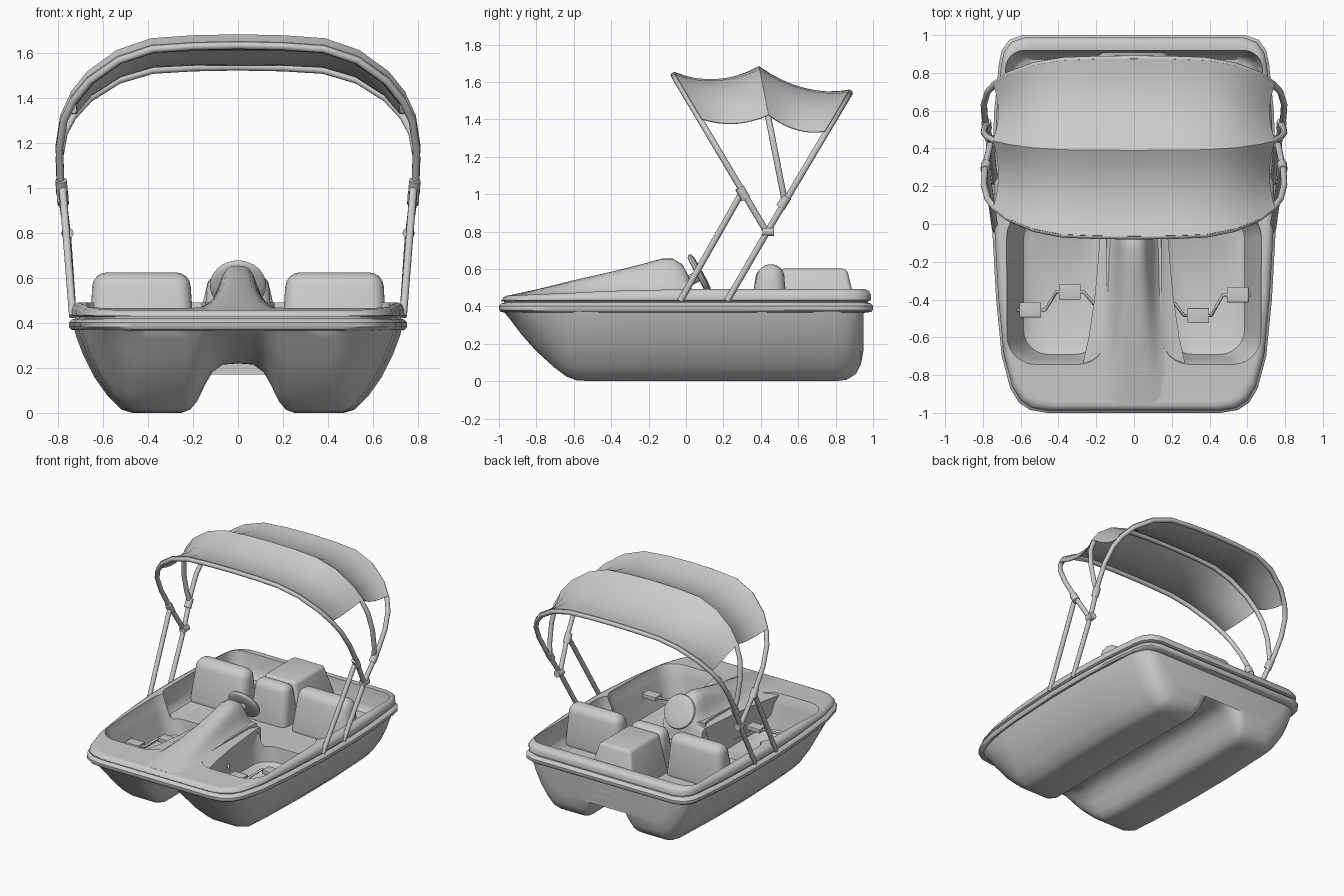
import bpy, bmesh, math
from mathutils import Vector

if "Cube" in bpy.data.objects:
    bpy.data.objects.remove(bpy.data.objects["Cube"])


def add_mesh(name, verts, faces):
    me = bpy.data.meshes.new(name)
    me.from_pydata(verts, [], faces)
    bm = bmesh.new()
    bm.from_mesh(me)
    bmesh.ops.remove_doubles(bm, verts=bm.verts, dist=1e-5)
    bmesh.ops.recalc_face_normals(bm, faces=bm.faces)
    bm.to_mesh(me)
    bm.free()
    ob = bpy.data.objects.new(name, me)
    bpy.context.collection.objects.link(ob)
    return ob


def loft(name, rings):
    """Skin closed rings; caps are strips across each end ring."""
    n, m = len(rings[0]), len(rings)
    verts = [p for r in rings for p in r]
    faces = [(k*n+i, k*n+(i+1) % n, (k+1)*n+(i+1) % n, (k+1)*n+i)
             for k in range(m-1) for i in range(n)]
    for base in (0, (m-1)*n):
        for i in range(n//2):
            f = list(dict.fromkeys(base + j % n for j in (i, i+1, n-i-1, n-i)))
            if len(f) > 2:
                faces.append(f)
    return add_mesh(name, verts, faces)


def sym(half):
    return half + [(-p[0],) + tuple(p[1:]) for p in half[-2:0:-1]]


def lerp(table, v):
    for (a, fa), (b, fb) in zip(table, table[1:]):
        if v <= b:
            return fa + (fb-fa)*max(0, (v-a)/(b-a))
    return table[-1][1]


def apply(ob, mod):
    bpy.context.view_layer.objects.active = ob
    bpy.ops.object.modifier_apply(modifier=mod.name)


def soft_box(name, bottom, top, bevel):
    """Tapered box; bottom/top = (x0, x1, y0, y1, z)."""
    vs = [(x, y, r[4]) for r in (bottom, top)
          for x, y in ((r[0], r[2]), (r[1], r[2]), (r[1], r[3]), (r[0], r[3]))]
    ob = loft(name, [vs[:4], vs[4:]])
    bm = bmesh.new()
    bm.from_mesh(ob.data)
    bmesh.ops.dissolve_limit(bm, angle_limit=0.01, verts=bm.verts, edges=bm.edges)
    bm.to_mesh(ob.data)
    bm.free()
    mod = ob.modifiers.new("bevel", 'BEVEL')
    mod.width, mod.segments = bevel, 4
    apply(ob, mod)
    return ob


def tube(name, pts, r):
    cu = bpy.data.curves.new(name, 'CURVE')
    cu.dimensions, cu.bevel_depth, cu.bevel_resolution = '3D', r, 3
    cu.use_fill_caps = True
    sp = cu.splines.new('POLY')
    sp.points.add(len(pts)-1)
    for p, c in zip(sp.points, pts):
        p.co = (*c, 1)
    tmp = bpy.data.objects.new("tmp", cu)
    bpy.context.collection.objects.link(tmp)
    bpy.context.view_layer.update()
    me = bpy.data.meshes.new_from_object(tmp.evaluated_get(bpy.context.evaluated_depsgraph_get()))
    bpy.data.objects.remove(tmp)
    ob = bpy.data.objects.new(name, me)
    bpy.context.collection.objects.link(ob)
    return ob


# hull: twin-pontoon section swept from bow to stern
outline = [(0, -1), (.46, -1), (.55, -.985), (.61, -.945), (.655, -.87), (.70, -.7), (.73, -.4),
           (.752, 0), (.752, .3), (.74, .6), (.715, .85), (.70, .92), (.66, .975), (.59, 1), (0, 1)]
section = [(0, .22), (.07, .215), (.12, .18), (.155, .12), (.19, .05), (.22, .015), (.26, 0), (.47, 0),
           (.52, .015), (.58, .075), (.64, .16), (.69, .26), (.72, .34), (.735, .395), (0, .395)]
stations = [(-.985, .385, .55), (-.94, .33, .60), (-.88, .25, .635), (-.8, .16, .66), (-.7, .07, .68),
            (-.64, .025, .69), (-.58, .003, .70), (-.4, 0, .715), (0, 0, .735), (.4, 0, .735),
            (.8, 0, .71), (.86, .008, .695), (.91, .04, .67), (.935, .09, .64), (.95, .17, .58)]
rings = []
for y, zb, w in stations:
    k = (.4-zb)/.4
    rings.append(sym([(x*w/.735, y, .4-(.4-z)*k) for x, z in section]))
hull = loft("hull", rings)

# deck with rubbing bead and raised lip
def sheer(y):
    return .035*min(1, max(0, (-y-.2)/.8))

lip = [(.05, .365), (.01, .37), (0, .382), (0, .402), (.012, .415), (.026, .42), (.026, .427),
       (.012, .434), (.012, .462), (.022, .482), (.04, .492), (.06, .492)]
deck = loft("deck", [sym([(x*(1-d/.75), y*(1-d), z-(sheer(y) if z > .44 else 0)) for x, y in outline])
                     for d, z in lip])


# cockpit cut-outs
def rrect(x0, x1, y0, y1, r, z):
    out = []
    for cx, cy, a0 in ((x1-r, y1-r, 0), (x0+r, y1-r, 90), (x0+r, y0+r, 180), (x1-r, y0+r, 270)):
        for i in range(7):
            a = math.radians(a0+15*i)
            out.append((cx+r*math.cos(a), cy+r*math.sin(a), z))
    return out


def well(s):
    rs = [rrect(.21, .55, -.65, .02, .11, .19), rrect(.18, .585, -.69, .05, .13, .21),
          rrect(.155, .65, -.725, .07, .14, .42), rrect(.145, .672, -.745, .08, .15, .47),
          rrect(.14, .685, -.76, .09, .15, .6)]
    return loft("well_cutter", [[(s*x, y, z) for x, y, z in r] for r in rs])


rear = loft("rear_cutter", [rrect(-.63, .63, .02, .87, .1, .32), rrect(-.65, .65, .01, .89, .1, .34),
                            rrect(-.675, .675, 0, .915, .1, .45), rrect(-.695, .695, 0, .93, .1, .6)])
cutters = [well(1), well(-1), rear]
for ob in (hull, deck):
    for c in cutters:
        mod = ob.modifiers.new("cut", 'BOOLEAN')
        mod.operation, mod.object, mod.solver = 'DIFFERENCE', c, 'EXACT'
        apply(ob, mod)
for c in cutters:
    bpy.data.objects.remove(c)

# centre console hump
bell = [(0, 1), (.15, .99), (.28, .92), (.38, .76), (.47, .52), (.58, .27), (.74, .09), (1, 0)]
rings = []
for y, top, w, low in [(-.95, .458, .30, .43), (-.78, .495, .28, .36), (-.6, .54, .24, .27),
                       (-.4, .585, .21, .25), (-.25, .622, .195, .25), (-.13, .655, .185, .25),
                       (-.07, .655, .18, .25), (-.02, .625, .175, .25), (.015, .56, .17, .25),
                       (.04, .45, .165, .25), (.05, .3, .16, .25)]:
    b = min(.462-sheer(y)*.3, top-.01)
    half = [(x*w, y, b+(top-b)*t) for x, t in bell] + [(.9*w, y, low), (0, y, low)]
    rings.append(sym(half))
loft("console", rings)

# seats and rear storage box
for s, side in ((1, "right"), (-1, "left")):
    a, b = sorted((s*.19, s*.665))
    c, d = sorted((s*.215, s*.645))
    soft_box(side + "_seat_back", (a, b, .32, .55, .28), (c, d, .39, .52, .625), .06)
soft_box("centre_seat_back", (-.16, .16, .33, .55, .28), (-.135, .135, .38, .49, .61), .05)
soft_box("storage_box", (-.2, .2, .48, .935, .3), (-.13, .13, .5, .86, .602), .025)

# steering wheel: tilted domed disc on a column
c, n = Vector((0, .075, .568)), Vector((0, .88, .47)).normalized()
u, v = Vector((1, 0, 0)), n.cross(Vector((1, 0, 0)))
loft("steering_wheel", [[c + n*h + (u*math.cos(a) + v*math.sin(a))*r
                         for a in (math.tau*i/32 for i in range(32))]
                        for r, h in ((.05, -.018), (.11, -.016), (.122, -.008), (.125, 0),
                                     (.12, .01), (.1, .016), (.05, .02))])
tube("steering_column", [c, c-n*.12], .03)

# pedal cranks
for s, side, ya, yb in ((1, "right", -.485, -.375), (-1, "left", -.36, -.455)):
    za, zb = (.32, .37) if s > 0 else (.37, .32)
    tube(side + "_crank", [(s*x, y, z) for x, y, z in
         ((.14, -.42, .345), (.215, -.42, .345), (.265, ya, za), (.41, ya, za),
          (.47, yb, zb), (.62, yb, zb))], .009)
    for i, (x, y, z) in enumerate(((.34, ya, za), (.55, yb, zb))):
        soft_box(f"{side}_pedal_{i+1}", (s*x-.058, s*x+.058, y-.04, y+.04, z-.015),
                 (s*x-.058, s*x+.058, y-.04, y+.04, z+.015), .004)
    tube(side + "_crank_bracket", [(s*.17, -.42, .29), (s*.17, -.42, .38)], .013)

# canopy hoops: shared arch shape on three leaning planes
arch = [(0, 1), (.2, .995), (.38, .98), (.53, .92), (.66, .81), (.735, .70), (.775, .60),
        (.795, .45), (.79, .28), (.76, 0)]
hoops = {"front": ((.43, .80), (-.065, 1.635)), "middle": ((.56, .80), (.39, 1.665)),
         "rear": ((.435, .80), (.875, 1.54))}


def on_hoop(key, x, t, lift=0):
    (y0, z0), (y1, z1) = hoops[key]
    return (x, y0+(y1-y0)*t, z0+(z1-z0)*t+lift)


for key in hoops:
    half = list(arch)
    if key == "middle":
        half[-1] = (.775, .18)
    pts = [on_hoop(key, x, t) for x, t in half]
    if key == "rear":
        pts.append((.735, .22, .43))
    tube(key + "_hoop", [(-p[0], p[1], p[2]) for p in pts[:0:-1]] + pts, .017)

# front support poles and clamps
for s, side in ((1, "right"), (-1, "left")):
    tube(side + "_pole", [(s*.735, -.03, .43), (s*.782, .305, 1.02)], .017)
    for i, (p, q) in enumerate((((.783, .32, .975), (.787, .285, 1.035)),
                                ((.758, .41, .80), (.76, .47, .80)),
                                ((.778, .505, .93), (.782, .54, .985)))):
        tube(f"{side}_clamp_{i+1}", [(s*p[0], *p[1:]), (s*q[0], *q[1:])], .026)

# canopy fabric sagging between the hoops
top = [a for a in arch if a[1] >= .69]
top = [(-x, t) for x, t in top[:0:-1]] + top
rows = []
for a, b in (("front", "middle"), ("middle", "rear")):
    for k in range(9):
        f = k/8
        sag = 4*f*(1-f)
        row = []
        for x, t in top:
            p = Vector(on_hoop(a, x, t, .017)).lerp(Vector(on_hoop(b, x, t, .017)), f)
            side = abs(x)/.735
            row.append((p.x*(1.015-.04*sag), p.y, p.z-(.055-.02*side)*sag))
        rows.append(row)
n = len(top)
fabric = add_mesh("canopy", [p for r in rows for p in r],
                  [(k*n+i, k*n+i+1, (k+1)*n+i+1, (k+1)*n+i)
                   for k in range(len(rows)-1) if k != 8 for i in range(n-1)])
mod = fabric.modifiers.new("thickness", 'SOLIDIFY')
mod.thickness, mod.offset = .005, 0
apply(fabric, mod)

# smooth shading with crisp edges
bpy.ops.object.select_all(action='SELECT')
bpy.ops.object.shade_smooth_by_angle(angle=math.radians(40))
